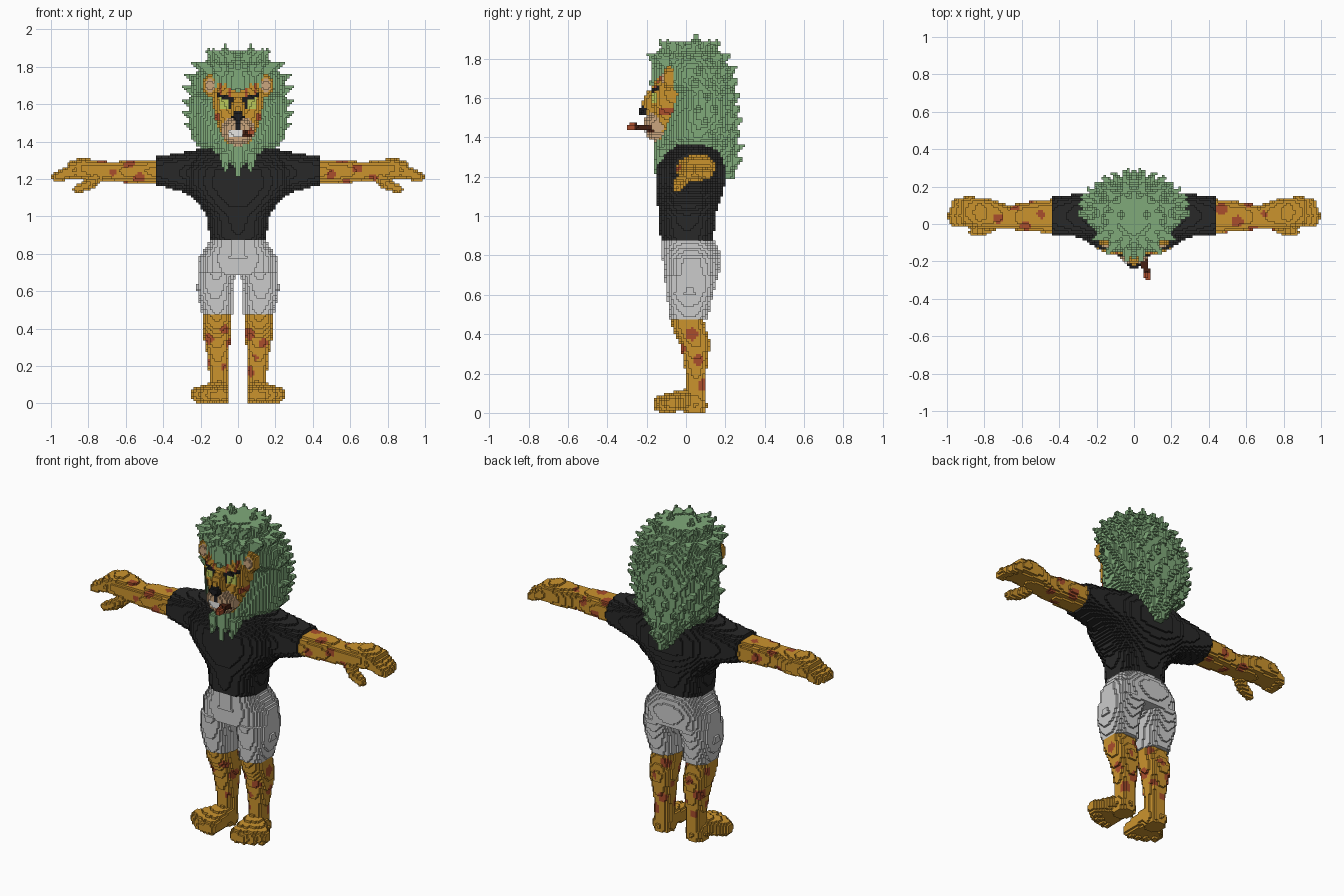
import bpy, math, random
from mathutils import Vector

random.seed(4)
S = 0.0125            # block size
taken = {}            # block -> (part, colour)

cube = bpy.data.objects.get("Cube")
if cube:
    bpy.data.objects.remove(cube, do_unlink=True)

PALETTE = {
    "gold fur": (0.60, 0.295, 0.027),
    "rust": (0.40, 0.075, 0.025),
    "green mane": (0.215, 0.40, 0.195),
    "black cloth": (0.022, 0.022, 0.022),
    "grey cloth": (0.60, 0.60, 0.60),
    "tan muzzle": (0.60, 0.38, 0.21),
    "dark nose": (0.012, 0.012, 0.014),
    "white teeth": (0.80, 0.80, 0.78),
    "lime eye": (0.50, 0.58, 0.10),
    "cigar brown": (0.06, 0.014, 0.006),
}


def make_material(name, rgb):
    mat = bpy.data.materials.new(name)
    mat.use_nodes = True
    mat.diffuse_color = (*rgb, 1)
    mat.node_tree.nodes["Principled BSDF"].inputs["Base Color"].default_value = (*rgb, 1)
    return mat


MATS = {n: make_material(n, c) for n, c in PALETTE.items()}


# Solid shapes: each returns (inside test, low corner, high corner)
def ball(c, r):
    c, r = Vector(c), Vector(r)
    return (lambda p: sum(((p[i] - c[i]) / r[i]) ** 2 for i in range(3)) <= 1, c - r, c + r)


def limb(a, b, ra, rb):
    a, b = Vector(a), Vector(b)
    d = b - a

    def inside(p):
        t = min(1, max(0, (p - a).dot(d) / d.length_squared))
        return (p - a - d * t).length <= ra + (rb - ra) * t
    lo = [min(a[i] - ra, b[i] - rb) for i in range(3)]
    hi = [max(a[i] + ra, b[i] + rb) for i in range(3)]
    return inside, lo, hi


def section(rows, t):
    for r, q in zip(rows, rows[1:]):
        if r[0] <= t <= q[0]:
            f = (t - r[0]) / (q[0] - r[0])
            return [u + (v - u) * f for u, v in zip(r[1:], q[1:])]


def loft(rows, axis=2, power=2.5, front=None):
    """Rounded sections (position, a0, a1, b0, b1) stacked along an axis."""
    ia, ib = (axis + 1) % 3, (axis + 2) % 3
    front = front or power

    def inside(p):
        s = section(rows, p[axis])
        if not s:
            return False
        a0, a1, b0, b1 = s
        u = abs(2 * p[ia] - a0 - a1) / (a1 - a0)
        v = (2 * p[ib] - b0 - b1) / (b1 - b0)
        e = front if v < 0 else power
        return u ** e + abs(v) ** e <= 1
    lo, hi = [0] * 3, [0] * 3
    lo[axis], hi[axis] = rows[0][0], rows[-1][0]
    for i, k in ((ia, 1), (ib, 3)):
        lo[i], hi[i] = min(r[k] for r in rows), max(r[k + 1] for r in rows)
    return inside, lo, hi


def fill(part, shapes, colour, mirror=True):
    """Claim free blocks for a part; mirrored parts are sampled on +x only."""
    for inside, lo, hi in shapes:
        rng = [range(math.floor(lo[i] / S), math.ceil(hi[i] / S) + 1) for i in range(3)]
        for i in rng[0]:
            if mirror and i < 0:
                continue
            for j in rng[1]:
                for k in rng[2]:
                    if k < 0 or not inside(Vector((i + .5, j + .5, k + .5)) * S):
                        continue
                    for m in ((i, -1 - i) if mirror else (i,)):
                        if (m, j, k) not in taken:
                            p = Vector((m + .5, j + .5, k + .5)) * S
                            taken[m, j, k] = (part, colour(p) if callable(colour) else colour)


def build(part):
    """Skin the outer sides of a part's blocks."""
    verts, faces, tints = {}, [], []
    for cell, (owner, tint) in taken.items():
        if owner != part:
            continue
        for a in range(3):
            for side in (0, 1):
                near = list(cell)
                near[a] += 2 * side - 1
                if tuple(near) in taken:
                    continue
                quad = []
                for du, dv in ((0, 0), (1, 0), (1, 1), (0, 1)):
                    c = list(cell)
                    c[a] += side
                    c[(a + 1) % 3] += du
                    c[(a + 2) % 3] += dv
                    quad.append(verts.setdefault(tuple(c), len(verts)))
                faces.append(quad if side else quad[::-1])
                tints.append(tint)
    mesh = bpy.data.meshes.new(part)
    mesh.from_pydata([Vector(v) * S for v in verts], [], faces)
    used = sorted(set(tints))
    for n in used:
        mesh.materials.append(MATS[n])
    for poly, tint in zip(mesh.polygons, tints):
        poly.material_index = used.index(tint)
    bpy.context.collection.objects.link(bpy.data.objects.new(part, mesh))


# Rust spots scattered around arms and lower legs
spots = []
for side in (-1, 1):
    for n in range(13):
        w = n * 2.4 + side
        spots.append((Vector((side * (.11 + .06 * math.cos(w)), .035 + .07 * math.sin(w), .14 + n * .026)),
                      random.uniform(.022, .036)))
    for n in range(10):
        w = n * 2.4 + side
        spots.append((Vector((side * (.47 + n * .028), .04 + .075 * math.cos(w), 1.24 + .06 * math.sin(w))),
                      random.uniform(.02, .033)))


def spotted(p):
    return "rust" if any((p - c).length < r for c, r in spots) else "gold fur"


def face_tint(p):
    x = abs(p.x)
    if p.y < -.10:
        brow = 1.605 + x * .3
        if .025 < x < .115 and brow < p.z < brow + .022:
            return "dark nose"
        if .035 < x < .10 and 1.575 < p.z <= brow:
            return "dark nose" if x < .05 else "lime eye"
        if p.z > 1.64 and (.04 < x < .055 or .09 < x < .105):
            return "rust"
    if .105 < x and 1.51 < p.z < 1.55:
        return "rust"
    return "gold fur"


def muzzle_tint(p):
    if p.y < -.15 and 1.43 < p.z < 1.465:
        if -.055 < p.x < .025:
            return "white teeth"
        if .025 < p.x < .07:
            return "cigar brown"
    if abs(p.x) < S and 1.465 < p.z < 1.52:
        return "dark nose"
    return "tan muzzle"


def ear_tint(p):
    inner = ((abs(p.x) - .15) / .027) ** 2 + ((p.z - 1.7) / .036) ** 2 < 1
    return "tan muzzle" if inner and p.y < -.09 else "gold fur"


# Cigar, nose, muzzle, face and ears
fill("cigar", [limb((.05, -.18, 1.45), (.073, -.285, 1.452), .018, .018)],
     lambda p: "rust" if p.y < -.268 else "cigar brown", mirror=False)
fill("nose", [ball((0, -.215, 1.535), (.033, .026, .027))], "dark nose")
fill("muzzle", [ball((0, -.14, 1.46), (.09, .076, .082))], muzzle_tint)
fill("face", [
    ball((0, -.165, 1.57), (.042, .055, .075)),
    loft([(1.39, -.07, .07, -.16, .05), (1.46, -.10, .10, -.165, .05),
          (1.55, -.13, .13, -.17, .05), (1.63, -.135, .135, -.18, .05),
          (1.68, -.13, .13, -.165, .05), (1.74, -.12, .12, -.13, .05)], power=3)], face_tint)
fill("ears", [ball((.15, -.085, 1.70), (.043, .038, .06))], ear_tint)

# Shirt with sleeves
fill("shirt", [
    loft([(.87, -.15, .15, -.13, .14), (1.0, -.165, .165, -.135, .15), (1.05, -.2, .2, -.145, .165),
          (1.1, -.25, .25, -.15, .18), (1.17, -.3, .3, -.155, .2), (1.25, -.31, .31, -.15, .2),
          (1.32, -.28, .28, -.1, .18), (1.36, -.2, .2, -.06, .15)]),
    loft([(.18, -.08, .17, 1.08, 1.365), (.3, -.07, .16, 1.13, 1.34), (.44, -.06, .145, 1.17, 1.32)],
         axis=0)], "black cloth")

# Mane: pointed-front body plus rows of tufts
mane = [(1.19, -.035, .035, -.16, .25), (1.25, -.08, .08, -.168, .26), (1.32, -.15, .15, -.168, .26),
        (1.39, -.23, .23, -.16, .255), (1.5, -.26, .26, -.13, .26), (1.62, -.26, .26, -.10, .25),
        (1.68, -.25, .25, -.178, .24), (1.75, -.235, .235, -.178, .22), (1.81, -.2, .2, -.165, .19),
        (1.86, -.14, .14, -.12, .15), (1.89, -.07, .07, -.04, .1)]
tufts = []
for row in range(10):
    z = 1.26 + row * .066
    hx, y0, y1 = section(mane, z)[1:]
    mid, ry = (y0 + y1) / 2, (y1 - y0) / 2
    for n in range(8):
        w = math.radians((n + .5 * (row % 2)) * 23 - 70)
        if z > 1.77:
            w *= 1.15
        if math.sin(w) < -.2 and z < 1.77 or z < 1.4 and math.sin(w) < .3:
            continue
        out = Vector((hx * math.cos(w), ry * math.sin(w), 0))
        base = Vector((0, mid, z))
        tufts.append(limb(base + out * .82, base + out * 1.16 + Vector((0, 0, .035)), .042, .007))
tufts += [limb((.06, .05, 1.84), (.07, .05, 1.915), .05, .008),
          limb((0, .2, 1.3), (0, .24, 1.19), .05, .01),
          limb((0, -.12, 1.74), (0, -.175, 1.67), .04, .015),
          limb((.07, -.12, 1.32), (.065, -.155, 1.25), .03, .01)]
fill("mane", [loft(mane, power=2, front=1.4)] + tufts, "green mane")

# Shorts
fill("shorts", [
    loft([(.47, .03, .19, -.08, .11), (.6, .03, .22, -.10, .135), (.7, .01, .217, -.11, .165)]),
    loft([(.69, -.217, .217, -.11, .165), (.78, -.21, .21, -.12, .18),
          (.84, -.17, .17, -.12, .165), (.875, -.15, .15, -.12, .14)])], "grey cloth")

# Lower legs and feet
fill("legs", [loft([(.06, .055, .155, 0, .10), (.17, .055, .155, 0, .10), (.25, .05, .165, -.01, .11),
                    (.35, .04, .185, -.03, .125), (.42, .04, .19, -.065, .105),
                    (.48, .04, .19, -.075, .09)])], spotted)
toes = [limb((.10, .02, .07), (.09 + n * .04, -.125 + n * n * .006, .047), .055, .043) for n in range(4)]
fill("feet", [ball((.11, .045, .04), (.06, .062, .08))] + toes, "gold fur")

# Arms, fingers and thumbs
fingers = [limb((.87, .012 + n * .036, 1.25), (.975 - .01 * abs(n - 1), .012 + n * .032, 1.21), .033, .024)
           for n in range(4)]
fill("arms", [
    loft([(.42, -.05, .135, 1.175, 1.305), (.6, -.035, .115, 1.18, 1.30), (.67, -.027, .10, 1.185, 1.29),
          (.75, -.025, .13, 1.185, 1.30), (.83, -.02, .143, 1.195, 1.315), (.91, -.01, .14, 1.2, 1.29)],
         axis=0),
    limb((.74, .01, 1.22), (.80, -.03, 1.17), .035, .03),
    limb((.80, -.03, 1.17), (.86, -.04, 1.145), .03, .022)] + fingers, spotted)

for part in dict.fromkeys(owner for owner, tint in taken.values()):
    build(part)
